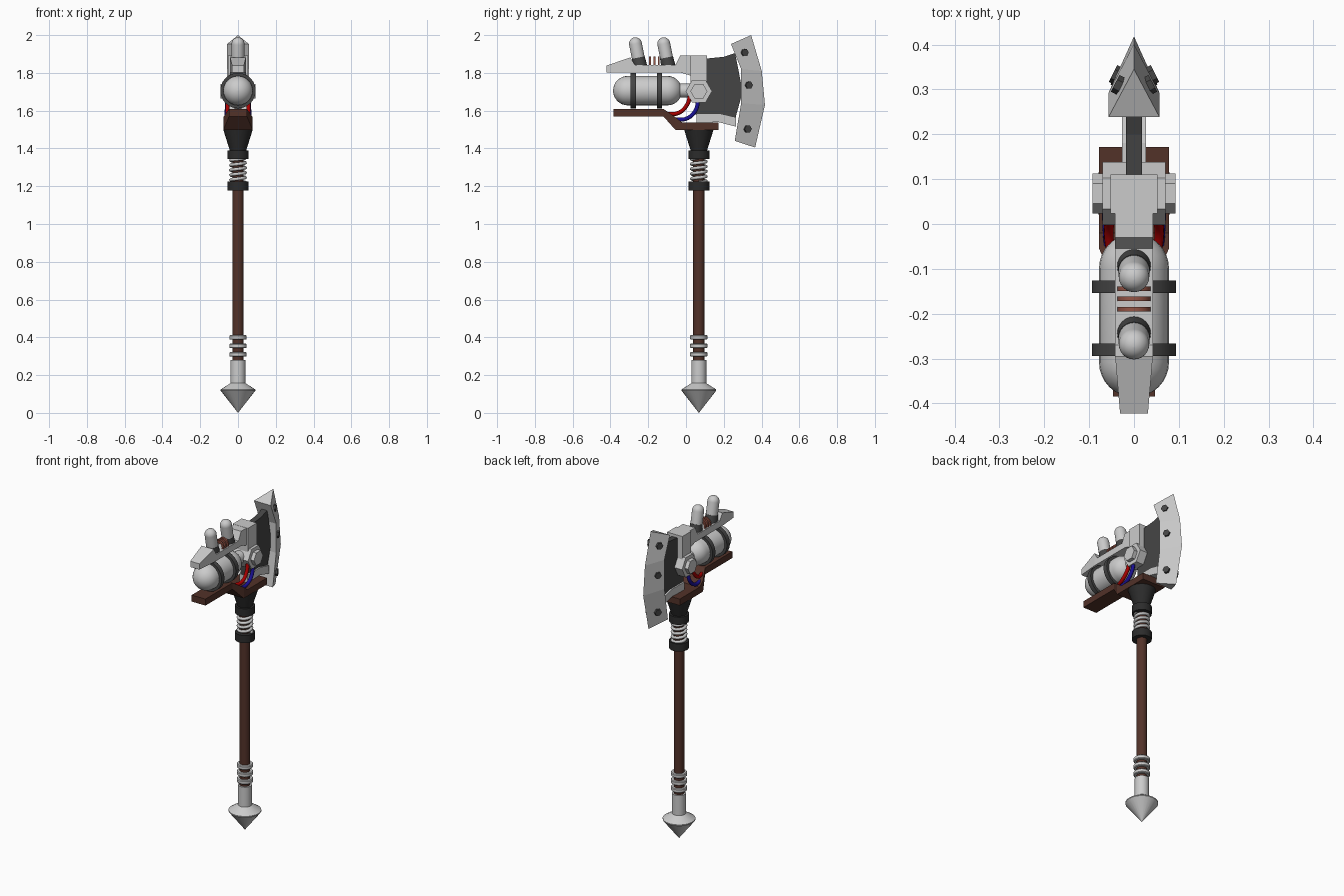
import bpy, bmesh, math
from mathutils import Matrix, Vector

if "Cube" in bpy.data.objects:
    bpy.data.objects.remove(bpy.data.objects["Cube"])


def material(name, r, g, b):
    m = bpy.data.materials.new(name)
    m.diffuse_color = (r, g, b, 1)
    m.use_nodes = True
    m.node_tree.nodes["Principled BSDF"].inputs["Base Color"].default_value = m.diffuse_color
    return m


BROWN = material("brown_wood", 0.085, 0.032, 0.022)
DARK = material("dark_steel", 0.06, 0.06, 0.06)
BLACK = material("black_iron", 0.025, 0.025, 0.025)
COPPER = material("copper", 0.3, 0.09, 0.06)
RED = material("red_tube", 0.4, 0.0, 0.0)
BLUE = material("blue_tube", 0.01, 0.005, 0.3)
CY = 0.068   # y of the shaft axis


def finish(name, bm, mat, smooth=True):
    bmesh.ops.remove_doubles(bm, verts=bm.verts, dist=1e-5)
    bmesh.ops.recalc_face_normals(bm, faces=bm.faces)
    me = bpy.data.meshes.new(name)
    bm.to_mesh(me)
    bm.free()
    if smooth:
        me.shade_smooth()
        me.set_sharp_from_angle(angle=math.radians(32))
    ob = bpy.data.objects.new(name, me)
    bpy.context.collection.objects.link(ob)
    if mat:
        me.materials.append(mat)
    return ob


def loft(name, rings, mat=None, smooth=False, closed=False):
    """Skin a list of equal-length vertex rings, capped unless closed."""
    bm = bmesh.new()
    vs = [[bm.verts.new(p) for p in r] for r in rings]
    n = len(vs[0])
    pairs = list(zip(vs, vs[1:])) + ([(vs[-1], vs[0])] if closed else [])
    for a, b in pairs:
        for i in range(n):
            j = (i + 1) % n
            bm.faces.new((a[i], a[j], b[j], b[i]))
    if not closed:
        bm.faces.new(vs[0])
        bm.faces.new(vs[-1])
    return finish(name, bm, mat, smooth)


def prism(name, yz, half, mat=None):
    return loft(name, [[(x, y, z) for y, z in yz] for x in (-half, half)], mat)


def lathe(name, prof, base, axis=(0, 0, 1), sides=24, mat=None, closed=False, phase=0.0):
    """Revolve (radius, height) points about an axis through base."""
    rot = Vector((0, 0, 1)).rotation_difference(Vector(axis)).to_matrix()
    rings = []
    for r, h in prof:
        r = max(r, 1e-4)
        rings.append([Vector(base) + rot @ Vector((r * math.cos(a), r * math.sin(a), h))
                      for a in (phase + 2 * math.pi * i / sides for i in range(sides))])
    return loft(name, rings, mat, sides > 8, closed)


def capsule(name, r, length, base, axis, round_bottom=True):
    top = [(r * math.cos(t), length - r + r * math.sin(t))
           for t in (math.pi / 2 * k / 8 for k in range(9))]
    low = [(q, length - h) for q, h in reversed(top)] if round_bottom else [(r, 0)]
    return lathe(name, low + top, base, axis)


def tube(name, pts, r, mat=None, kind='POLY'):
    cu = bpy.data.curves.new(name, 'CURVE')
    cu.dimensions = '3D'
    cu.bevel_depth, cu.bevel_resolution, cu.use_fill_caps = r, 2, True
    sp = cu.splines.new(kind)
    if kind == 'BEZIER':
        sp.bezier_points.add(len(pts) - 1)
        for bp, p in zip(sp.bezier_points, pts):
            bp.co = p
            bp.handle_left_type = bp.handle_right_type = 'AUTO'
    else:
        sp.points.add(len(pts) - 1)
        for q, p in zip(sp.points, pts):
            q.co = (*p, 1)
    ob = bpy.data.objects.new(name, cu)
    bpy.context.collection.objects.link(ob)
    if mat:
        cu.materials.append(mat)


# Shaft, pommel spike and grip rings
lathe("shaft", [(0.03, 0.25), (0.03, 1.42)], (0, CY, 0), mat=BROWN, sides=16)
lathe("pommel_spike", [(0, 0), (0.092, 0.118), (0.092, 0.124), (0.04, 0.157), (0.04, 0.28)], (0, CY, 0))
for z in (0.31, 0.355, 0.4):
    lathe("grip_ring", [(0.042, -0.012), (0.046, -0.008), (0.046, 0.008), (0.042, 0.012)], (0, CY, z))

# Spring between two collars, then the flared socket
for z in (1.178, 1.343):
    lathe("spring_collar", [(0.056, 0), (0.056, 0.047)], (0, CY, z), mat=BLACK)
tube("spring", [(0.038 * math.cos(a), CY + 0.038 * math.sin(a), 1.22 + 0.13 * i / 100)
                for i in range(101) for a in (2 * math.pi * 5 * i / 100,)], 0.009)
lathe("flared_socket", [(0.042, 1.385), (0.078, 1.5)], (0, CY, 0), mat=BLACK)

# Stepped wooden cradle: (y, bottom, top, half width)
cradle = [(-0.385, 1.57, 1.61, 0.047), (-0.12, 1.57, 1.61, 0.047),
          (-0.055, 1.497, 1.565, 0.078), (-0.02, 1.497, 1.537, 0.078), (0.172, 1.497, 1.537, 0.078)]
loft("cradle", [[(-w, y, b), (w, y, b), (w, y, t), (-w, y, t)] for y, b, t, w in cradle], BROWN)

# Gas tank with straps and nozzle
capsule("tank", 0.078, 0.365, (0, -0.386, 1.706), (0, 1, 0))
lathe("tank_nozzle", [(0.037, 0), (0.037, 0.09)], (0, -0.04, 1.706), (0, 1, 0))
for y in (-0.28, -0.14):
    lathe("tank_strap", [(0.075, -0.014), (0.094, -0.014), (0.094, 0.014), (0.075, 0.014)],
          (0, y, 1.706), (0, 1, 0), mat=DARK, closed=True)

# Top rail with tapered nose and raised rear
rail = [(-0.422, 1.802, 1.838, 0.031), (-0.295, 1.802, 1.882, 0.042), (-0.27, 1.802, 1.842, 0.042),
        (-0.055, 1.802, 1.842, 0.042), (-0.03, 1.802, 1.892, 0.042), (0.11, 1.76, 1.892, 0.042)]
loft("top_rail", [[(-w, y, b), (w, y, b), (w, y, t), (-w, y, t)] for y, b, t, w in rail])

# Exhaust stacks leaning forward and the copper coils between them
for y in (-0.243, -0.093):
    lean = (0, -0.2, 1)
    lathe("exhaust_base", [(0.038, 0), (0.035, 0.05)], (0, y, 1.832), lean, mat=DARK)
    capsule("exhaust_stack", 0.034, 0.125, (0, y - 0.007, 1.865), lean, False)
for y in (-0.19, -0.167, -0.144):
    lathe("copper_coil", [(0.026, -0.005), (0.037, -0.005), (0.037, 0.005), (0.026, 0.005)],
          (0, y, 1.849), (0, 1, 0), mat=COPPER, closed=True)

# Head block, through-bolt and its nuts
prism("head_block", [(0.023, 1.7), (0.11, 1.7), (0.11, 1.893), (0.023, 1.893)], 0.052)
lathe("hex_hub", [(0.07, -0.07), (0.07, 0.07)], (0, CY, 1.703), (1, 0, 0), sides=6, phase=math.pi / 2)
lathe("hex_bolt", [(0.045, -0.093), (0.045, 0.093)], (0, CY, 1.703), (1, 0, 0), sides=6, phase=math.pi / 2)

# Blade web and its lower rib
prism("blade_web", [(0.05, 1.58), (0.17, 1.58), (0.26, 1.555), (0.3, 1.7), (0.26, 1.905),
                    (0.2, 1.885), (0.05, 1.87)], 0.018, DARK)
prism("blade_rib", [(0.055, 1.535), (0.17, 1.54), (0.265, 1.515), (0.265, 1.565), (0.18, 1.585),
                    (0.055, 1.585)], 0.027)

# Wedge-shaped cutting head: outer edge and inner back points (y, z)
outer = [(0.345, 2.0), (0.401, 1.81), (0.418, 1.63), (0.366, 1.405)]
inner = [(0.238, 1.953), (0.292, 1.82), (0.292, 1.64), (0.258, 1.44)]
loft("cutting_blade", [[(0, oy, oz), (0.057, iy, iz), (-0.057, iy, iz)]
                       for (oy, oz), (iy, iz) in zip(outer, inner)])
for y, z, h in ((0.309, 1.907, 0.033), (0.331, 1.735, 0.038), (0.325, 1.503, 0.034)):
    for s in (-1, 1):
        lathe("blade_rivet", [(0.021, -0.012), (0.021, 0.01)], (s * h, y, z), (s * 0.89, 0.45, 0),
              sides=6, mat=DARK)

# Red and blue feed tubes on both sides
for s in (-1, 1):
    tube("red_hose", [(s * 0.05, 0.025, 1.70), (s * 0.055, 0.005, 1.63), (s * 0.055, -0.04, 1.588),
                      (s * 0.04, -0.1, 1.582)], 0.011, RED, 'BEZIER')
    tube("blue_hose", [(s * 0.055, 0.065, 1.67), (s * 0.06, 0.05, 1.6), (s * 0.06, 0.0, 1.557),
                       (s * 0.055, -0.07, 1.555)], 0.011, BLUE, 'BEZIER')
